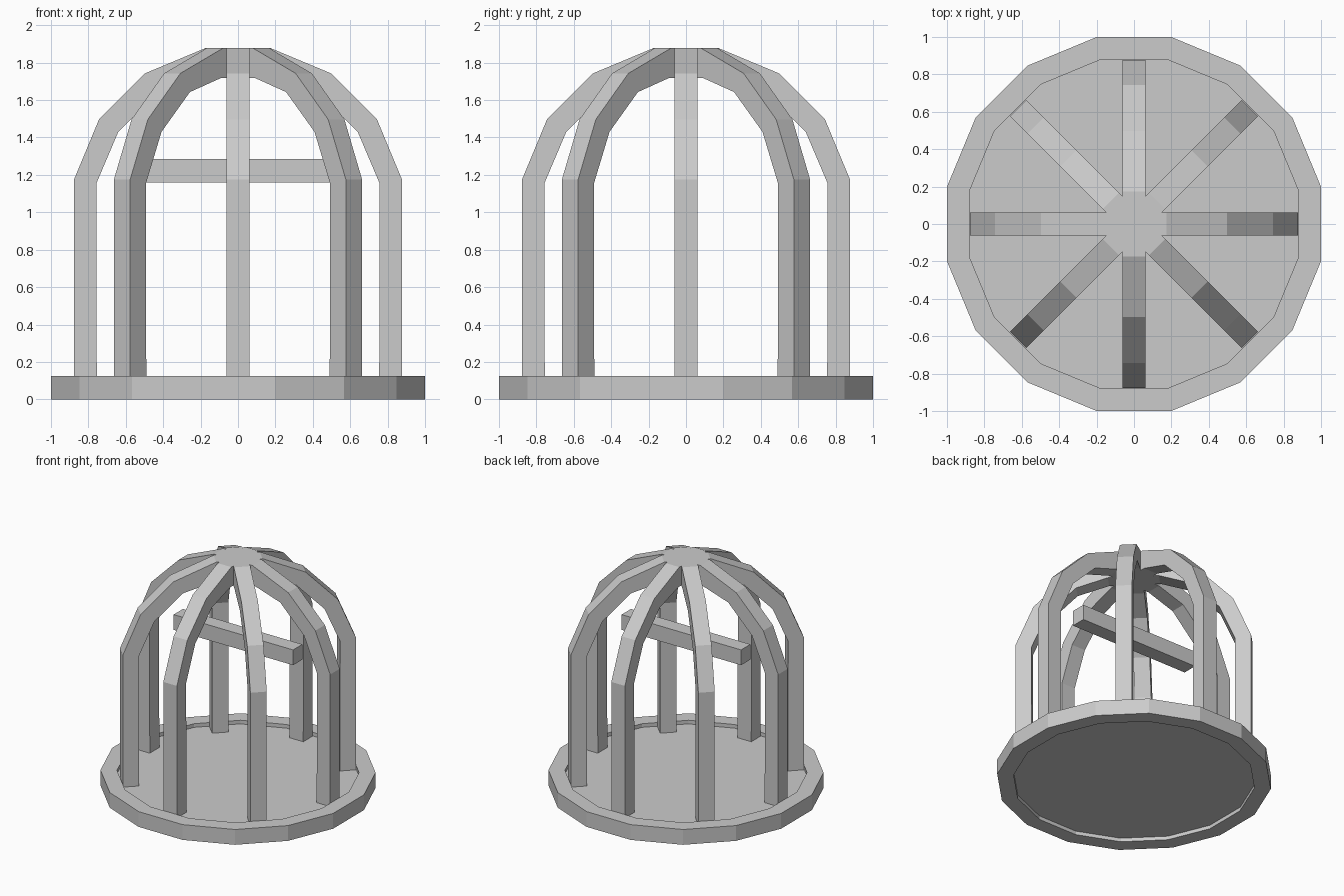
import bpy, bmesh, math
from mathutils import Matrix

cube = bpy.data.objects.get("Cube")
if cube:
    bpy.data.objects.remove(cube, do_unlink=True)

grey = bpy.data.materials.new("plain grey")
grey.use_nodes = True
colour = (0.6, 0.6, 0.6, 1)
grey.diffuse_color = colour
grey.node_tree.nodes["Principled BSDF"].inputs["Base Color"].default_value = colour


def finish(name, bm):
    bmesh.ops.recalc_face_normals(bm, faces=bm.faces)
    mesh = bpy.data.meshes.new(name)
    bm.to_mesh(mesh)
    bm.free()
    mesh.materials.append(grey)
    obj = bpy.data.objects.new(name, mesh)
    bpy.context.collection.objects.link(obj)
    return obj


SIDES = 16
STEP = math.tau / SIDES


def ring_points(apothem):
    r = apothem / math.cos(STEP / 2)
    return [(r * math.cos((i + 0.5) * STEP), r * math.sin((i + 0.5) * STEP)) for i in range(SIDES)]


# Base rim: a square section swept round sixteen sides
bm = bmesh.new()
section = [(1.0, 0), (1.0, 0.125), (0.88, 0.125), (0.88, 0)]
loops = [[bm.verts.new((x, y, z)) for x, y in ring_points(a)] for a, z in section]
for k, low in enumerate(loops):
    high = loops[(k + 1) % len(loops)]
    for i in range(SIDES):
        j = (i + 1) % SIDES
        bm.faces.new((low[i], low[j], high[j], high[i]))
finish("base_rim", bm)

# Floor plate, slightly recessed inside the rim
bm = bmesh.new()
low, high = [[bm.verts.new((x, y, z)) for x, y in ring_points(0.88)] for z in (0.03, 0.095)]
bm.faces.new(low)
bm.faces.new(high)
for i in range(SIDES):
    j = (i + 1) % SIDES
    bm.faces.new((low[i], low[j], high[j], high[i]))
finish("floor_plate", bm)

# Cage arches: one faceted arch crossing the centre, repeated every 45 degrees
outer = [(0.877, 0.09), (0.877, 1.175), (0.743, 1.497), (0.497, 1.743), (0.174, 1.878)]
inner = [(0.755, 0.09), (0.757, 1.155), (0.64, 1.43), (0.425, 1.643), (0.19, 1.718)]
HALF = 0.0615


def whole(half):
    return half + [(-x, z) for x, z in reversed(half)]


for n in range(4):
    bm = bmesh.new()
    strips = [[bm.verts.new((x, y, z)) for x, z in whole(line)]
              for line, y in ((outer, -HALF), (outer, HALF), (inner, HALF), (inner, -HALF))]
    for k, a in enumerate(strips):
        b = strips[(k + 1) % 4]
        for i in range(len(a) - 1):
            bm.faces.new((a[i], a[i + 1], b[i + 1], b[i]))
    for end in (0, -1):
        bm.faces.new([s[end] for s in strips])
    bmesh.ops.rotate(bm, verts=bm.verts, matrix=Matrix.Rotation(n * math.pi / 4, 3, "Z"))
    finish(f"cage_arch_{n + 1}", bm)

# Perch bar across the middle
bm = bmesh.new()
bmesh.ops.create_cube(bm, size=1)
bmesh.ops.scale(bm, vec=(1.08, 0.12, 0.125), verts=bm.verts)
bmesh.ops.translate(bm, vec=(0, 0, 1.223), verts=bm.verts)
finish("perch_bar", bm)
